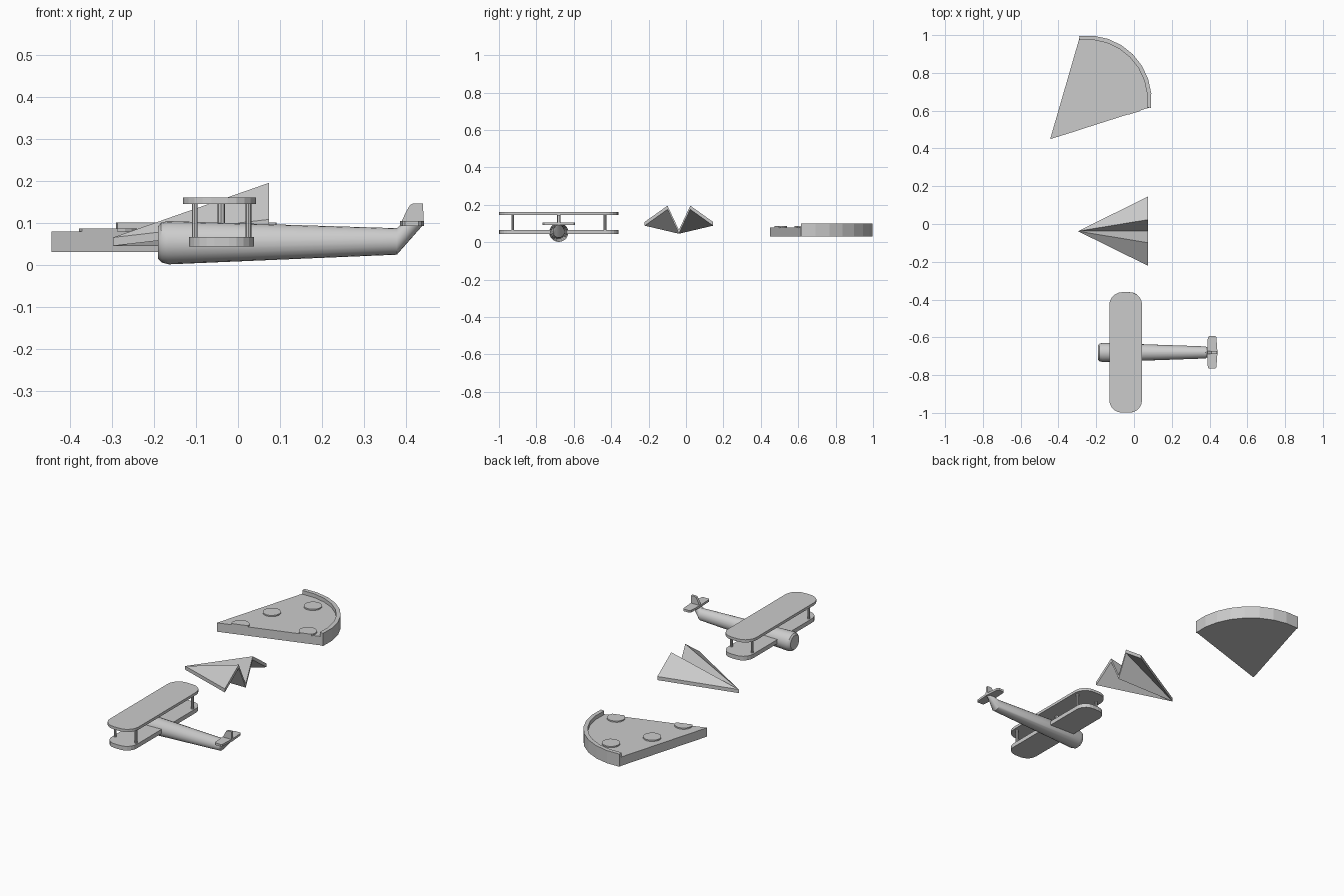
import bpy, bmesh
from math import sin, cos, pi, radians, atan2
from mathutils import Vector

if "Cube" in bpy.data.objects:
    bpy.data.objects.remove(bpy.data.objects["Cube"])


def finish(name, bm, smooth=False):
    bmesh.ops.recalc_face_normals(bm, faces=bm.faces)
    me = bpy.data.meshes.new(name)
    bm.to_mesh(me)
    bm.free()
    ob = bpy.data.objects.new(name, me)
    bpy.context.collection.objects.link(ob)
    if smooth:
        bpy.ops.object.select_all(action='DESELECT')
        ob.select_set(True)
        bpy.context.view_layer.objects.active = ob
        bpy.ops.object.shade_smooth_by_angle(angle=radians(35))
    return ob


def extrude(bm, faces, vec):
    g = bmesh.ops.extrude_face_region(bm, geom=faces)
    bmesh.ops.translate(bm, vec=vec, verts=[v for v in g['geom'] if isinstance(v, bmesh.types.BMVert)])


def prism(name, pts, vec):
    """Flat outline of 3D points extruded along vec."""
    bm = bmesh.new()
    f = bm.faces.new([bm.verts.new(p) for p in pts])
    extrude(bm, [f], vec)
    return finish(name, bm)


# ---- Pizza slice: wedge with a bulging arc, raised crust and toppings
TIP = Vector((-0.444, 0.449, 0))
A = Vector((0.087, 0.615, 0))
B = Vector((-0.29, 0.995, 0))
C = Vector((-0.246, 0.659, 0))
R = 0.339
a0 = atan2(A.y - C.y, A.x - C.x)
a1 = atan2(B.y - C.y, B.x - C.x)


def arc(r, z, n=8):
    return [(C.x + r * cos(a0 + (a1 - a0) * i / n), C.y + r * sin(a0 + (a1 - a0) * i / n), z)
            for i in range(n + 1)]


prism("slice_base", [(TIP.x, TIP.y, 0.03)] + arc(R - 0.01, 0.03), (0, 0, 0.049))
prism("slice_crust", arc(R, 0.03) + arc(R - 0.022, 0.03)[::-1], (0, 0, 0.07))

for i, (dx, dy) in enumerate([(0.158, 0.255), (0.285, 0.433), (0.437, 0.172), (0.112, 0.046)]):
    bm = bmesh.new()
    c = TIP + Vector((dx, dy, 0))
    f = bm.faces.new([bm.verts.new((c.x + 0.046 * cos(k * pi / 8), c.y + 0.046 * sin(k * pi / 8), 0.075))
                      for k in range(16)])
    extrude(bm, [f], (0, 0, 0.011))
    # trim the topping at the straight cut edge
    d = A - TIP
    bmesh.ops.bisect_plane(bm, geom=bm.verts[:] + bm.edges[:] + bm.faces[:], plane_co=TIP,
                           plane_no=Vector((d.y, -d.x, 0)).normalized(), clear_outer=True)
    bmesh.ops.holes_fill(bm, edges=[e for e in bm.edges if e.is_boundary])
    finish(f"topping_{i + 1}", bm)

# ---- Folded paper dart
PY, BACK = -0.038, 0.074
bm = bmesh.new()
nose = bm.verts.new((-0.297, PY, 0.045))
rear = [bm.verts.new((BACK, PY + y, z)) for y, z in
        [(-0.183, 0.088), (-0.061, 0.175), (0, 0.045), (0.061, 0.175), (0.183, 0.088)]]
faces = [bm.faces.new((nose, rear[i], rear[i + 1])) for i in range(4)]
extrude(bm, faces, (0, 0, 0.02))
finish("paper_dart", bm)

# ---- Biplane
Y = -0.68


# fuselage rings: bottom (x, z), top (x, z), half width
rings = [(-0.19, 0.014, -0.19, 0.091, 0.038),
         (-0.181, 0.005, -0.183, 0.1, 0.047),
         (-0.165, 0.001, -0.168, 0.104, 0.051),
         (0.378, 0.024, 0.378, 0.087, 0.032),
         (0.438, 0.092, 0.388, 0.097, 0.012)]
N = 20
bm = bmesh.new()
loops = []
for xb, zb, xt, zt, w in rings:
    loop = []
    for k in range(N):
        t = 2 * pi * k / N
        s = (1 + cos(t)) / 2
        loop.append(bm.verts.new((xb + (xt - xb) * s, Y + w * sin(t), zb + (zt - zb) * s)))
    loops.append(loop)
for p, q in zip(loops, loops[1:]):
    for k in range(N):
        bm.faces.new((p[k], p[(k + 1) % N], q[(k + 1) % N], q[k]))
bm.faces.new(loops[0])
bm.faces.new(loops[-1])
finish("fuselage", bm, True)


def plank(name, x0, x1, half, z0, z1, r, n=5):
    """Horizontal plate with rounded plan corners."""
    cx, hx = (x0 + x1) / 2, (x1 - x0) / 2
    pts = []
    for q, (sx, sy) in enumerate([(1, 1), (-1, 1), (-1, -1), (1, -1)]):
        for k in range(n + 1):
            t = (q + k / n) * pi / 2
            pts.append((cx + sx * (hx - r) + r * cos(t), Y + sy * (half - r) + r * sin(t), z0))
    return prism(name, pts, (0, 0, z1 - z0))


plank("upper_wing", -0.131, 0.043, 0.319, 0.145, 0.16, 0.068)
plank("lower_wing", -0.116, 0.038, 0.319, 0.043, 0.066, 0.06)


# struts
def strut(name, x, y, z0, z1, r=0.007):
    prism(name, [(x + r * cos(k * pi / 4), y + r * sin(k * pi / 4), z0) for k in range(8)], (0, 0, z1 - z0))


for s, side in ((-1, "left"), (1, "right")):
    for x, end in ((-0.103, "front"), (0.025, "rear")):
        strut(f"{side}_{end}_strut", x, Y + s * 0.247, 0.06, 0.15)
strut("centre_strut", -0.04, Y, 0.09, 0.15, 0.009)

# tail surfaces
for s, side in ((-1, "left"), (1, "right")):
    prism(f"{side}_tailplane", [(0.386, Y, 0.092), (0.391, Y + s * 0.08, 0.092), (0.397, Y + s * 0.086, 0.092),
                                (0.43, Y + s * 0.086, 0.092), (0.436, Y + s * 0.08, 0.092), (0.442, Y, 0.092)],
          (0, 0, 0.012))
prism("tail_fin", [(0.386, Y - 0.007, 0.097), (0.402, Y - 0.007, 0.13), (0.41, Y - 0.007, 0.143),
                   (0.417, Y - 0.007, 0.146), (0.44, Y - 0.007, 0.146), (0.442, Y - 0.007, 0.097)],
      (0, 0.014, 0))
